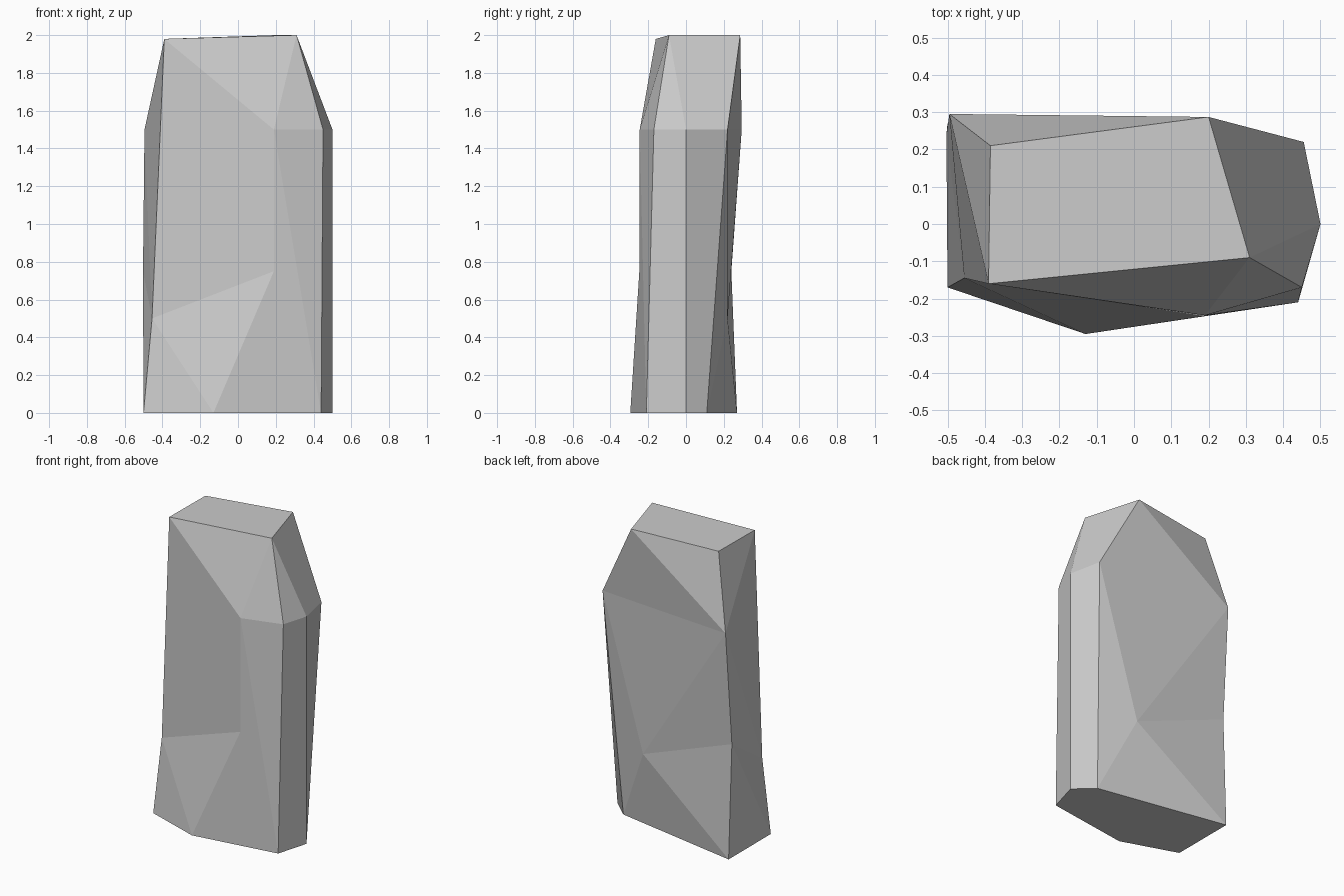
import bpy
import bmesh

# Remove the default cube
cube = bpy.data.objects.get("Cube")
if cube:
    bpy.data.objects.remove(cube, do_unlink=True)


def make_material(name, value):
    material = bpy.data.materials.new(name)
    material.use_nodes = True
    colour = (value, value, value, 1)
    material.diffuse_color = colour
    shader = next(n for n in material.node_tree.nodes if n.type == "BSDF_PRINCIPLED")
    shader.inputs["Base Color"].default_value = colour
    return material


def corner_ring(bm, corners, height, outline):
    """Add one level of corners, keyed by letter."""
    for letter, (x, y) in zip(outline, corners):
        corners_by_letter[letter] = bm.verts.new((x, y, height))


corners_by_letter = {}
bm = bmesh.new()

# Base outline: left front, front, right front, right, right back, left back
corner_ring(bm, [(-.5, -.17), (-.13, -.295), (.44, -.21),
                 (.5, 0), (.38, .11), (-.5, .27)], 0, "KNOPQM")
# Low chips on the front left edge and on the back
corner_ring(bm, [(-.455, -.145), (.16, .22)], .5, "JR")
# Waist: front ridge and back left edge
corner_ring(bm, [(.19, -.247), (-.503, .24)], .75, "SL")
# Shoulder: front ridge, right front, right, right back, left back
corner_ring(bm, [(.19, -.245), (.45, -.17), (.5, 0),
                 (.455, .22), (-.495, .295)], 1.5, "EFGHI")
# Slightly tilted crown
corner_ring(bm, [(-.39, -.16), (-.385, .21)], 1.98, "AD")
corner_ring(bm, [(.31, -.09), (.2, .287)], 2, "BC")

# Facets, grouped by the side of the rock they form
facets = {
    "crown": "ABCD",
    "base": "MQPONK",
    "front": "AEB BEF AJSE JNS JKN SNO ESO EOF",
    "right": "BFG BGHC FOPG HGPQ",
    "back": "CHI CID HQR HRI RLI RQM RML",
    "left": "IDA IAJ IJL LJK LKM",
}
for side in facets.values():
    for outline in side.split():
        bm.faces.new([corners_by_letter[letter] for letter in outline])
bmesh.ops.recalc_face_normals(bm, faces=bm.faces)

# Build the single faceted stone
mesh = bpy.data.meshes.new("standing_stone")
bm.to_mesh(mesh)
bm.free()
mesh.materials.append(make_material("light_grey_stone", .6))
stone = bpy.data.objects.new("standing_stone", mesh)
bpy.context.collection.objects.link(stone)
